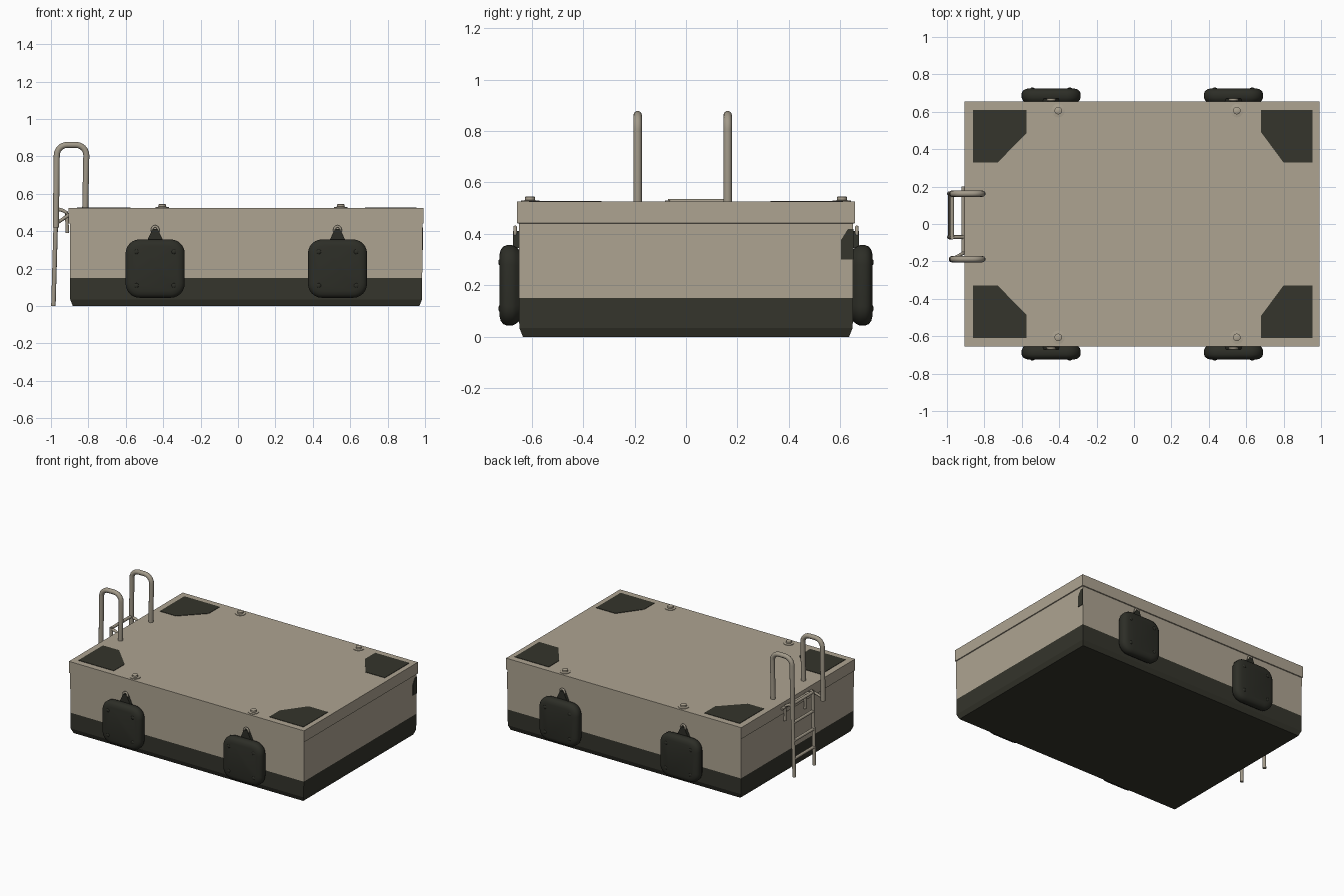
import bpy, bmesh, math
from mathutils import Vector

if "Cube" in bpy.data.objects:
    bpy.data.objects.remove(bpy.data.objects["Cube"])


def material(name, rgb):
    m = bpy.data.materials.new(name)
    m.diffuse_color = (*rgb, 1)
    m.use_nodes = True
    m.node_tree.nodes["Principled BSDF"].inputs["Base Color"].default_value = m.diffuse_color
    return m


TAN = material("weathered tan", (0.42, 0.37, 0.285))
STEEL = material("rail tan", (0.36, 0.32, 0.25))
DARK = material("dark olive", (0.035, 0.035, 0.025))
RUBBER = material("fender rubber", (0.026, 0.027, 0.02))


def make(name, bm, mats, smooth=True):
    bmesh.ops.recalc_face_normals(bm, faces=bm.faces)
    me = bpy.data.meshes.new(name)
    bm.to_mesh(me)
    bm.free()
    ob = bpy.data.objects.new(name, me)
    bpy.context.collection.objects.link(ob)
    for m in mats:
        me.materials.append(m)
    if smooth:
        bpy.ops.object.select_all(action='DESELECT')
        ob.select_set(True)
        bpy.context.view_layer.objects.active = ob
        bpy.ops.object.shade_smooth_by_angle(angle=math.radians(35))
    return ob


def loft(bm, rings):
    """Skin a list of closed rings of equal length and cap both ends."""
    vs = [[bm.verts.new(p) for p in r] for r in rings]
    n = len(vs[0])
    for a, b in zip(vs, vs[1:]):
        for i in range(n):
            bm.faces.new((a[i], a[(i + 1) % n], b[(i + 1) % n], b[i]))
    bm.faces.new(vs[0])
    bm.faces.new(vs[-1])


def tube(name, pts, r, mat, cyclic=False):
    cu = bpy.data.curves.new(name, 'CURVE')
    cu.dimensions = '3D'
    cu.bevel_depth, cu.bevel_resolution, cu.use_fill_caps = r, 3, True
    sp = cu.splines.new('POLY')
    sp.points.add(len(pts) - 1)
    for q, p in zip(sp.points, pts):
        q.co = (*p, 1)
    sp.use_cyclic_u = cyclic
    ob = bpy.data.objects.new(name, cu)
    bpy.context.collection.objects.link(ob)
    bpy.ops.object.select_all(action='DESELECT')
    ob.select_set(True)
    bpy.context.view_layer.objects.active = ob
    bpy.ops.object.convert(target='MESH')
    ob = bpy.context.object
    ob.data.materials.clear()
    ob.data.materials.append(mat)
    bpy.ops.object.shade_smooth_by_angle(angle=math.radians(40))
    return ob


def plate(name, outline, lift, mat):
    """Thin flat plate from an outline of 3D points, raised along lift."""
    bm = bmesh.new()
    loft(bm, [outline, [Vector(p) + Vector(lift) for p in outline]])
    return make(name, bm, [mat], False)


# Hull: dark lower band, tan sides and a slightly overhanging deck lip
def rect(inset, z):
    x0, x1, y = -0.905 + inset, 0.992 - inset, 0.656 - inset
    return [(x0, -y, z), (x1, -y, z), (x1, y, z), (x0, y, z)]


bm = bmesh.new()
loft(bm, [rect(0.022, 0), rect(0.008, 0.035), rect(0.007, 0.15),
          rect(0.006, 0.44), rect(0, 0.442), rect(0, 0.525)])
for f in bm.faces:
    f.material_index = 1 if f.calc_center_median().z < 0.149 else 0
make("hull", bm, [TAN, DARK], False)

# Dark anti-slip patches on the deck corners
for s, side in ((1, "back"), (-1, "front")):
    left = [(-0.86, .61), (-.575, .61), (-.575, .485), (-.73, .328), (-.86, .328)]
    right = [(.955, .61), (.68, .61), (.68, .49), (.80, .328), (.955, .328)]
    for pts, end in ((left, "left"), (right, "right")):
        plate(f"deck_patch_{side}_{end}", [(x, y * s, 0.523) for x, y in pts],
              (0, 0, 0.005), DARK)

# Dark mark on the right end wall
plate("end_wall_mark", [(0.984, .602, .30), (0.984, .651, .30), (0.984, .651, .42),
                        (0.984, .63, .42), (0.984, .602, .375)], (0.005, 0, 0), DARK)


# Rounded square fenders with hanging lug and ring
def rounded(cx, cz, hw, hh, r, y):
    out = []
    for k, (sx, sz) in enumerate(((1, 1), (-1, 1), (-1, -1), (1, -1))):
        for i in range(7):
            a = (k + i / 6) * math.pi / 2
            out.append((cx + sx * (hw - r) + r * math.cos(a), y,
                        cz + sz * (hh - r) + r * math.sin(a)))
    return out


for s, side in ((1, "back"), (-1, "front")):
    for cx, end in ((-0.443, "left"), (0.532, "right")):
        tag = f"{side}_{end}"
        bm = bmesh.new()
        rings = []
        for inset, d in ((.02, .645), (.006, .662), (0, .675), (0, .698),
                         (.006, .711), (.018, .720), (.036, .725)):
            rings.append(rounded(cx, 0.2, .158 - inset, .156 - inset, .075 - inset * .7, s * d))
        loft(bm, rings)
        make("fender_" + tag, bm, [RUBBER])
        # Four small bolts on the pad
        bm = bmesh.new()
        for dx in (-.1, .1):
            for dz in (-.09, .09):
                res = bmesh.ops.create_uvsphere(bm, u_segments=10, v_segments=6, radius=.013)
                bmesh.ops.scale(bm, vec=(1, .5, 1), verts=res['verts'])
                bmesh.ops.translate(bm, vec=(cx + dx, s * .723, .2 + dz), verts=res['verts'])
        make("fender_bolts_" + tag, bm, [RUBBER])
        # Lug and shackle
        bm = bmesh.new()
        prof = [(-.045, .345), (.045, .345), (.014, .412), (-.014, .412)]
        loft(bm, [[(cx + x, s * y, z) for x, z in prof] for y in (.648, .672)])
        make("fender_lug_" + tag, bm, [RUBBER], False)
        ring = [(cx + .017 * math.cos(t * math.pi / 8), s * .664,
                 .405 + .021 * math.sin(t * math.pi / 8)) for t in range(16)]
        tube("fender_ring_" + tag, ring, .007, STEEL, True)
    # Deck mooring studs
    for cx, end in ((-0.405, "left"), (0.55, "right")):
        bm = bmesh.new()
        loft(bm, [[(cx + r * math.cos(i * math.pi / 8), s * .606 + r * math.sin(i * math.pi / 8), z)
                   for i in range(16)]
                  for r, z in ((.036, .522), (.036, .529), (.02, .531), (.02, .543), (.014, .546))])
        make(f"deck_stud_{side}_{end}", bm, [TAN])


# Handrail hoops beside the ladder; the back one runs on to the ground
def hoop(y, foot):
    pts = [(-.817, y, .51)]
    r, top, xa, xb = .055, .861, -.811, -.969
    for cx, a0 in ((xa - r, 0), (xb + r, 90)):
        for i in range(7):
            a = math.radians(a0 + i * 15)
            pts.append((cx + r * math.cos(a), y, top - r + r * math.sin(a)))
    return pts + foot


tube("handrail_front", hoop(-.188, [(-.974, -.188, .42)]), .017, STEEL)
tube("handrail_back", hoop(.162, [(-.974, .162, .42)]), .017, STEEL)

# Ladder rails, rungs and brackets
tube("ladder_rail_back", [(-.974, .162, .45), (-.987, .162, 0)], .0125, STEEL)
tube("ladder_rail_front", [(-.972, -.07, .53), (-.987, -.07, 0)], .0125, STEEL)
for i, z in enumerate((.525, .39, .26, .13)):
    x = -.987 + .028 * z
    tube(f"ladder_rung_{i + 1}", [(x, -.07, z), (x, .162, z)], .011, STEEL)
for y, end in ((.162, "back"), (-.07, "front")):
    tube("ladder_bracket_" + end, [(-.972, y, .52), (-.94, y, .512), (-.917, y, .50),
                                   (-.912, y, .39)], .010, STEEL)
tube("ladder_bracket_bar", [(-.913, -.15, .49), (-.913, .2, .49)], .010, STEEL)
tube("handrail_stay", [(-.973, -.188, .44), (-.90, -.15, .49)], .009, STEEL)
